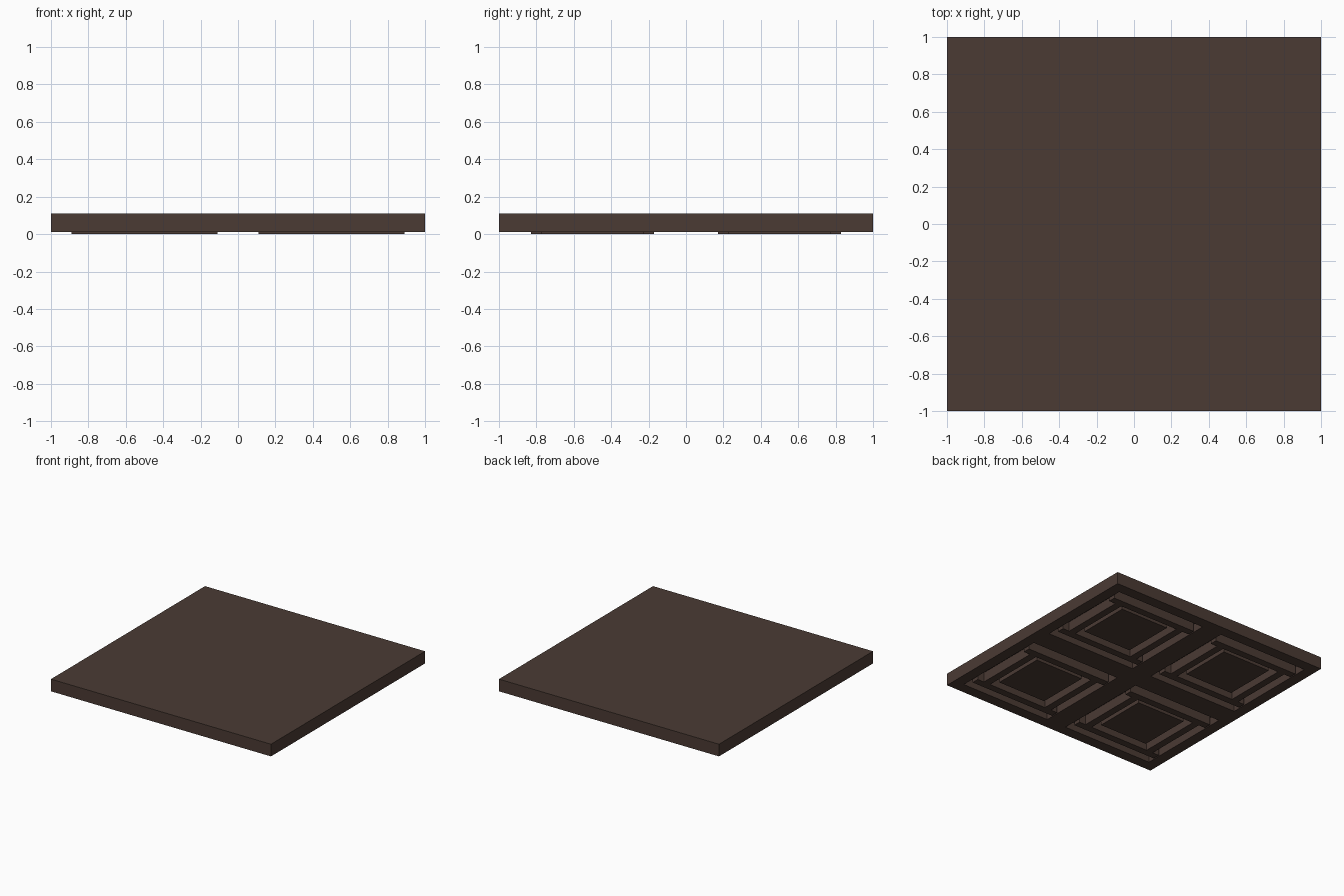
import bpy, bmesh

if "Cube" in bpy.data.objects:
    bpy.data.objects.remove(bpy.data.objects["Cube"])

wood = bpy.data.materials.new("dark_brown_wood")
wood.diffuse_color = (0.07, 0.043, 0.034, 1)
wood.use_nodes = True
wood.node_tree.nodes["Principled BSDF"].inputs["Base Color"].default_value = wood.diffuse_color


def boxes(name, spans):
    """One object from boxes given as (x0, x1, y0, y1, z0, z1)."""
    bm = bmesh.new()
    for x0, x1, y0, y1, z0, z1 in spans:
        vs = bmesh.ops.create_cube(bm, size=1)["verts"]
        for v in vs:
            v.co.x = x0 if v.co.x < 0 else x1
            v.co.y = y0 if v.co.y < 0 else y1
            v.co.z = z0 if v.co.z < 0 else z1
    me = bpy.data.meshes.new(name)
    bm.to_mesh(me)
    bm.free()
    me.materials.append(wood)
    ob = bpy.data.objects.new(name, me)
    bpy.context.collection.objects.link(ob)
    return ob


TOP, LOW, FLOOR = 0.11, 0.01, 0.08
centres = [(sx * 0.5, sy * 0.5) for sx in (-1, 1) for sy in (-1, 1)]

# slab with four square recesses in its underside
slab = boxes("ceiling_slab", [(-1, 1, -1, 1, LOW, TOP)])
R = 0.41
cutter = boxes("recess_cutter", [(x - R, x + R, y - R, y + R, -0.1, FLOOR)
                                 for x, y in centres])
cutter.hide_render = True
cutter.hide_set(True)
mod = slab.modifiers.new("recesses", "BOOLEAN")
mod.operation = "DIFFERENCE"
mod.solver = "EXACT"
mod.object = cutter
bpy.context.view_layer.objects.active = slab
slab.select_set(True)
bpy.ops.object.modifier_apply(modifier=mod.name)
bpy.data.objects.remove(cutter)

for i, (x, y) in enumerate(centres):
    # moulding frame: long bars along x, shorter bars between them
    o, n, l = 0.33, 0.27, 0.39
    boxes(f"coffer_moulding_{i}", [
        (x - l, x + l, y + n, y + o, 0, FLOOR),
        (x - l, x + l, y - o, y - n, 0, FLOOR),
        (x + n, x + o, y - n, y + n, 0, FLOOR),
        (x - o, x - n, y - n, y + n, 0, FLOOR)])
    # raised centre panel
    h = 0.22
    boxes(f"coffer_panel_{i}", [(x - h, x + h, y - h, y + h, 0.015, FLOOR)])
